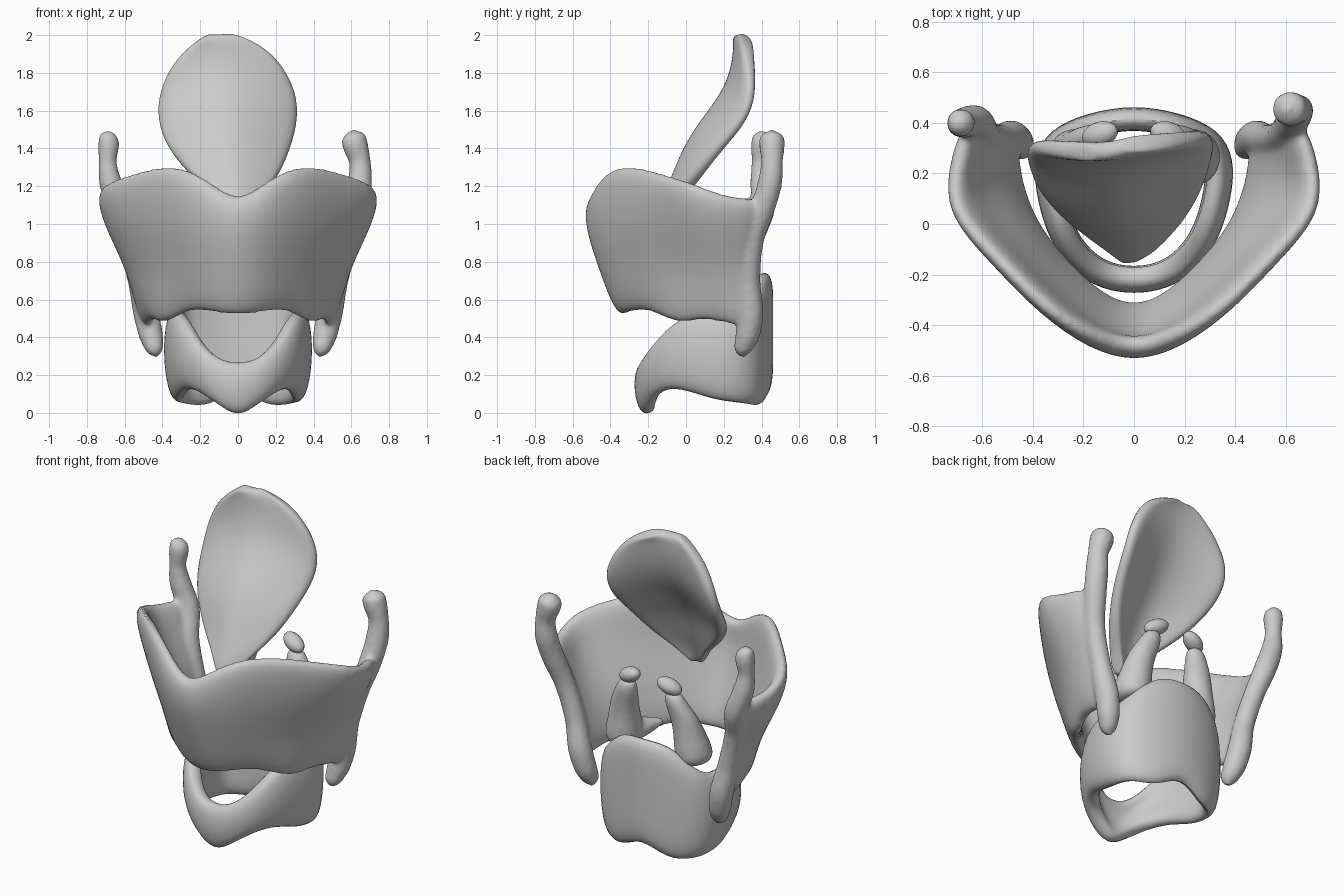
import bpy, bmesh, math

if "Cube" in bpy.data.objects:
    bpy.data.objects.remove(bpy.data.objects["Cube"])


def mesh_object(name, verts, faces):
    me = bpy.data.meshes.new(name)
    me.from_pydata(verts, [], faces)
    bm = bmesh.new()
    bm.from_mesh(me)
    bmesh.ops.recalc_face_normals(bm, faces=bm.faces)
    bm.to_mesh(me)
    bm.free()
    ob = bpy.data.objects.new(name, me)
    bpy.context.collection.objects.link(ob)
    return ob


def activate(obs):
    bpy.ops.object.select_all(action='DESELECT')
    for o in obs:
        o.select_set(True)
    bpy.context.view_layer.objects.active = obs[0]


def sheet(name, rows, thick, closed=False, level=2):
    """Grid of points given thickness and rounded edges."""
    n = len(rows[0])
    verts = [p for r in rows for p in r]
    faces = [(j * n + i, j * n + (i + 1) % n, (j + 1) * n + (i + 1) % n, (j + 1) * n + i)
             for j in range(len(rows) - 1) for i in range(n if closed else n - 1)]
    ob = mesh_object(name, verts, faces)
    m = ob.modifiers.new("thickness", 'SOLIDIFY')
    m.thickness, m.offset = thick, 0
    ob.modifiers.new("round", 'SUBSURF').levels = level
    activate([ob])
    bpy.ops.object.convert(target='MESH')
    return ob


def loft(name, sections, sides=10):
    """Stack of ellipses (x, y, z, rx, ry), capped and smoothed."""
    verts = [(x + rx * math.cos(2 * math.pi * k / sides), y + ry * math.sin(2 * math.pi * k / sides), z)
             for x, y, z, rx, ry in sections for k in range(sides)]
    top = (len(sections) - 1) * sides
    faces = [(j * sides + i, j * sides + (i + 1) % sides, (j + 1) * sides + (i + 1) % sides, (j + 1) * sides + i)
             for j in range(len(sections) - 1) for i in range(sides)]
    faces += [tuple(range(sides)), tuple(range(top, top + sides))]
    ob = mesh_object(name, verts, faces)
    ob.modifiers.new("round", 'SUBSURF').levels = 1
    activate([ob])
    bpy.ops.object.convert(target='MESH')
    return ob


def tube(name, pts):
    """Tapered rod through (x, y, z, radius) points."""
    cu = bpy.data.curves.new(name, 'CURVE')
    cu.dimensions, cu.bevel_depth, cu.bevel_resolution, cu.use_fill_caps = '3D', 1.0, 4, True
    sp = cu.splines.new('BEZIER')
    sp.bezier_points.add(len(pts) - 1)
    for b, (x, y, z, r) in zip(sp.bezier_points, pts):
        b.co, b.radius = (x, y, z), r
        b.handle_left_type = b.handle_right_type = 'AUTO'
    ob = bpy.data.objects.new(name, cu)
    bpy.context.collection.objects.link(ob)
    activate([ob])
    bpy.ops.object.convert(target='MESH')
    return bpy.context.object


def fuse(obs, voxel, smooth):
    activate(obs)
    bpy.ops.object.join()
    ob = bpy.context.object
    m = ob.modifiers.new("fuse", 'REMESH')
    m.mode, m.voxel_size = 'VOXEL', voxel
    s = ob.modifiers.new("soften", 'SMOOTH')
    s.iterations, s.factor = smooth, 0.5
    activate([ob])
    bpy.ops.object.convert(target='MESH')
    return ob


def mirrored(half):
    return [(-x, y, z) for x, y, z in half[:0:-1]] + half


# Thyroid cartilage: right half of the shield, bottom edge to top edge
shield = [
    [(0, -.335, .51), (.12, -.30, .52), (.25, -.19, .55), (.38, -.05, .45), (.43, .07, .49), (.47, .20, .47), (.48, .34, .43)],
    [(0, -.43, .75), (.14, -.38, .78), (.29, -.24, .78), (.42, -.06, .76), (.515, .10, .75), (.54, .23, .75), (.53, .34, .75)],
    [(0, -.52, 1.0), (.16, -.46, 1.03), (.34, -.31, 1.04), (.52, -.11, 1.02), (.65, .06, 1.0), (.665, .22, .98), (.61, .38, .97)],
    [(0, -.485, 1.11), (.15, -.46, 1.24), (.34, -.35, 1.34), (.55, -.135, 1.28), (.735, .05, 1.22), (.715, .23, 1.14), (.65, .42, 1.15)],
]
parts = [sheet("thyroid_cartilage", [mirrored(r) for r in shield], .095)]
for s, top in ((1, [(.645, .445, 1.22, .066), (.645, .455, 1.33, .058), (.62, .455, 1.42, .070),
                    (.61, .455, 1.46, .068), (.60, .455, 1.495, .02)]),
               (-1, [(.675, .40, 1.22, .062), (.69, .395, 1.33, .048), (.685, .40, 1.42, .058),
                     (.685, .40, 1.465, .052), (.68, .40, 1.495, .015)])):
    # One rod: lower horn, rear border and upper horn, sides slightly unequal
    parts.append(tube("horns", [(s * x, y, z, r) for x, y, z, r in [
        (.43, .295, .295, .015), (.44, .30, .335, .05), (.46, .325, .41, .066), (.485, .342, .52, .07),
        (.525, .335, .70, .06), (.585, .355, .92, .06), (.625, .405, 1.08, .066)] + top]))
thyroid = fuse(parts, .014, 8)

# Cricoid cartilage: signet ring as (x, y, top, bottom) from front to back
ring = [(0, -.225, .26, -.03), (.11, -.21, .28, .05), (.21, -.15, .38, .12), (.29, -.04, .51, .13),
        (.335, .12, .55, .07), (.345, .25, .55, .05), (.30, .34, .62, .04), (.17, .395, .75, .02), (0, .425, .75, .13)]
full = ring + [(-x, y, t, b) for x, y, t, b in ring[-2:0:-1]]
rows = []
for f, scale in ((0, .91), (.35, 1.02), (.7, 1.03), (1, .94)):
    rows.append([(x * scale, .1 + (y - .1) * (scale if y < 0 else 1), b + (t - b) * f) for x, y, t, b in full])
cricoid = sheet("cricoid_cartilage", rows, .095, closed=True)

# Arytenoid cartilages with forward process, and small caps above them
small = []
for s, side in ((1, "right"), (-1, "left")):
    body = loft("arytenoid_" + side, [
        (s * .24, .26, .60, .08, .10), (s * .24, .26, .66, .125, .13), (s * .225, .28, .78, .095, .10),
        (s * .205, .31, .90, .09, .075), (s * .17, .34, .98, .075, .06), (s * .15, .35, 1.06, .05, .045)])
    spur = tube("vocal_process", [(s * .23, .27, .68, .08), (s * .18, .17, .68, .06), (s * .12, .06, .69, .02)])
    small.append(fuse([body, spur], .014, 3))
    bpy.ops.mesh.primitive_uv_sphere_add(segments=16, ring_count=10, location=(s * .135, .355, 1.085),
                                         rotation=(0, s * .4, s * -.3))
    cap = bpy.context.object
    cap.name = "corniculate_" + side
    cap.scale = (.078, .05, .045)
    small.append(cap)

# Epiglottis leaf: (z, left, right, centre y, backward curl of the rims)
leaf = [(1.02, -.03, .03, -.13, .01), (1.12, -.09, .10, -.10, .03), (1.24, -.24, .21, -.045, .08),
        (1.40, -.38, .28, .01, .15), (1.55, -.43, .32, .11, .19), (1.70, -.42, .31, .23, .11),
        (1.85, -.35, .23, .28, .04), (1.95, -.25, .12, .29, .02), (2.005, -.16, -.05, .295, 0)]
steps = [-1, -.7, -.35, 0, .35, .7, 1]
rows = [[((l + r) / 2 + s * (r - l) / 2, y + c * abs(s) ** 1.5 + .02 * s, z) for s in steps]
        for z, l, r, y, c in leaf]
epiglottis = sheet("epiglottis", rows, .075)

activate([thyroid, cricoid, epiglottis] + small)
bpy.ops.object.shade_smooth_by_angle(angle=math.radians(40))
